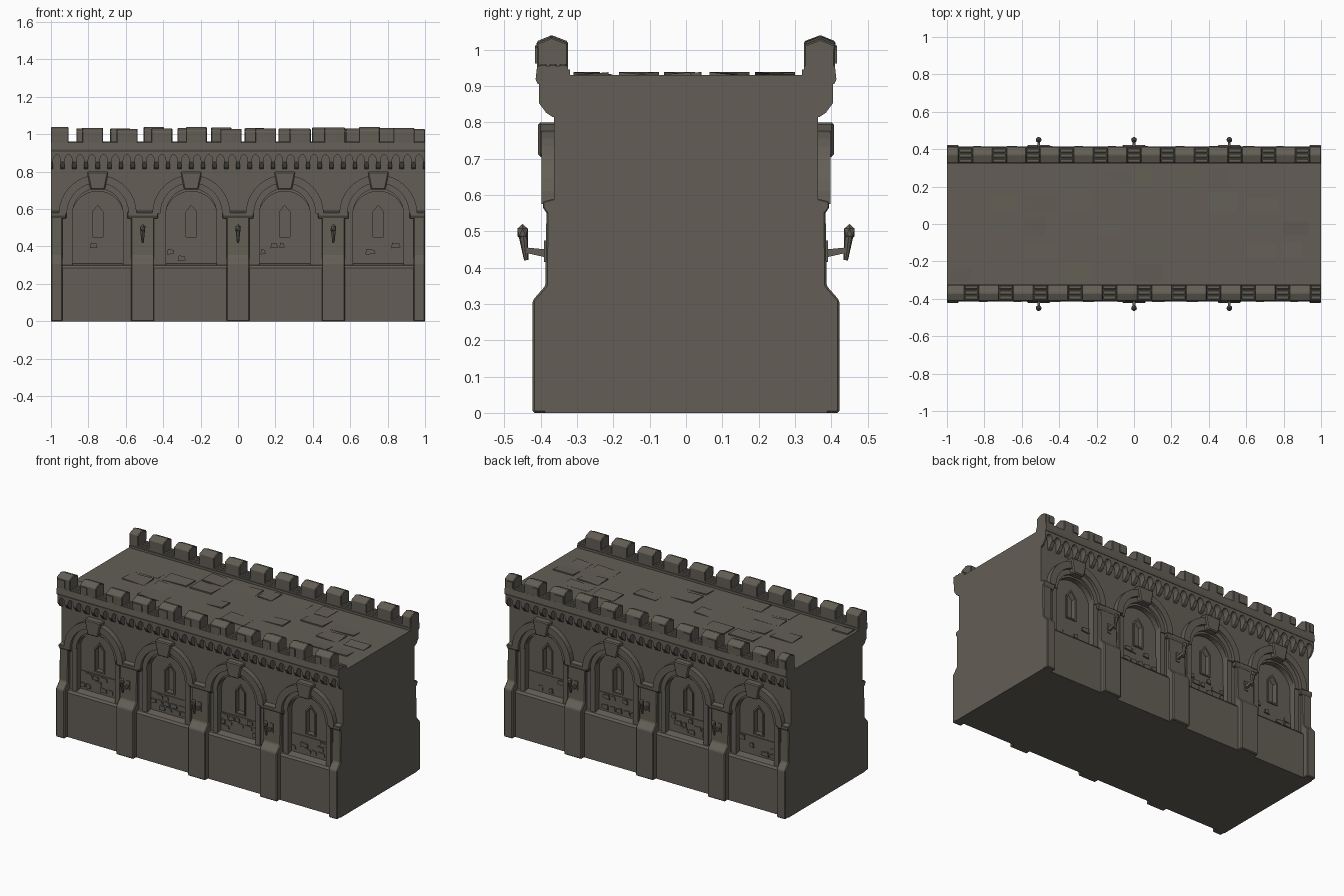
import bpy, bmesh, math, random
from mathutils import Matrix, Vector

random.seed(4)
cube = bpy.data.objects.get("Cube")
if cube:
    bpy.data.objects.remove(cube, do_unlink=True)

stone = bpy.data.materials.new("grey_stone")
stone.use_nodes = True
COLOUR = (0.125, 0.114, 0.093, 1)
stone.diffuse_color = COLOUR
bsdf = stone.node_tree.nodes["Principled BSDF"]
bsdf.inputs["Base Color"].default_value = COLOUR
bsdf.inputs["Roughness"].default_value = 0.9

BAYS = [-0.75, -0.25, 0.25, 0.75]
PIERS = [-1, -0.51, 0, 0.51, 1]
SIDES = (-1, 1)
SPRING = 0.575


def finish(name, bm, bevel=0):
    bmesh.ops.recalc_face_normals(bm, faces=bm.faces)
    mesh = bpy.data.meshes.new(name)
    bm.to_mesh(mesh)
    bm.free()
    mesh.materials.append(stone)
    obj = bpy.data.objects.new(name, mesh)
    bpy.context.collection.objects.link(obj)
    if bevel:
        mod = obj.modifiers.new("worn_edges", "BEVEL")
        mod.width = bevel
        mod.segments = 1
    return obj


def prism(bm, lower, upper):
    a = [bm.verts.new(p) for p in lower]
    b = [bm.verts.new(p) for p in upper]
    bm.faces.new(a)
    bm.faces.new(b[::-1])
    for i in range(len(a)):
        j = (i + 1) % len(a)
        bm.faces.new((a[i], b[i], b[j], a[j]))


def facing(bm, side, cx, outline, y0, y1):
    """Outline in x and z, given thickness along y on one face of the wall."""
    prism(bm, [(cx + x, side * y0, z) for x, z in outline],
          [(cx + x, side * y1, z) for x, z in outline])


def moulding(bm, side, profile, x0, x1):
    """Profile in y and z, run along x between two clamped ends."""
    x0, x1 = max(x0, -1), min(x1, 1)
    if x1 - x0 > 0.005:
        prism(bm, [(x0, side * y, z) for y, z in profile],
              [(x1, side * y, z) for y, z in profile])


def rect(x0, x1, z0, z1):
    return [(x0, z0), (x1, z0), (x1, z1), (x0, z1)]


def arc(radius, cz, steps=18, cx=0, rise=1):
    return [(cx - radius * math.cos(math.pi * i / steps),
             cz + rise * radius * math.sin(math.pi * i / steps)) for i in range(steps + 1)]


def ring(r0, r1):
    return arc(r0, SPRING) + arc(r1, SPRING)[::-1]


# solid core
bm = bmesh.new()
facing(bm, 1, 0, rect(-1, 1, 0, 0.93), -0.305, 0.305)
finish("wall_core", bm)

# outer skin with arched niches
bm = bmesh.new()
skin = [(-0.25, 0.29), (-0.14, 0.29)] + arc(0.14, SPRING - 0.02) + \
       [(0.14, 0.29), (0.25, 0.29), (0.25, 0.93), (-0.25, 0.93)]
for s in SIDES:
    for cx in BAYS:
        facing(bm, s, cx, skin, 0.3, 0.364)
finish("wall_skin", bm)

# low wall with sloping sill below each niche
bm = bmesh.new()
for s in SIDES:
    moulding(bm, s, [(0.3, 0), (0.388, 0), (0.388, 0.285), (0.378, 0.298),
                     (0.325, 0.31), (0.3, 0.31)], -1, 1)
finish("low_wall", bm)

# niche back panels split around a pointed slit window
bm = bmesh.new()
frames = bmesh.new()
half = [(0, 0.3), (0.15, 0.3), (0.15, 0.72), (0, 0.72),
        (0, 0.62), (0.028, 0.585), (0.028, 0.45), (0, 0.45)]
trim = [(0, 0.634), (0.037, 0.59), (0.037, 0.441), (0, 0.441),
        (0, 0.45), (0.028, 0.45), (0.028, 0.585), (0, 0.62)]
for s in SIDES:
    for cx in BAYS:
        for m in (-1, 1):
            facing(bm, s, cx, [(m * x, z) for x, z in half], 0.3, 0.33)
            facing(frames, s, cx, [(m * x, z) for x, z in trim], 0.325, 0.337)
finish("niche_panels", bm)
finish("window_frames", frames)

# rubble band below the windows
bm = bmesh.new()
for s in SIDES:
    for cx in BAYS:
        facing(bm, s, cx, rect(-0.14, 0.14, 0.3, 0.425), 0.32, 0.335)
        for row in range(3):
            x = -0.13
            while x < 0.1:
                w = random.uniform(0.025, 0.055)
                z = 0.322 + row * 0.034
                if random.random() < 0.55:
                    d = random.uniform(0.004, 0.011)
                    stone_shape = [(x, z), (x + w, z + d / 2), (x + w - d / 2, z + 0.025),
                                   (x + d / 2, z + 0.03)]
                    facing(bm, s, cx, stone_shape, 0.33, 0.335 + d)
                x += w + 0.008
finish("rubble_band", bm)

# stepped arch rings and keystones
bm = bmesh.new()
keys = bmesh.new()
for s in SIDES:
    for cx in BAYS:
        facing(bm, s, cx, ring(0.165, 0.208), 0.355, 0.398)
        facing(bm, s, cx, ring(0.135, 0.168), 0.33, 0.378)
        for m in (-1, 1):
            jamb = rect(0.135, 0.168, 0.3, SPRING)
            facing(bm, s, cx, [(m * x, z) for x, z in jamb], 0.33, 0.372)
        facing(keys, s, cx, [(-0.038, 0.705), (0.038, 0.705), (0.058, 0.8), (-0.058, 0.8)],
               0.35, 0.407)
finish("arch_rings", bm)
finish("keystones", keys, 0.006)

# buttress piers with a flared foot and a capital
bm = bmesh.new()
caps = bmesh.new()
foot = [(0.3, 0), (0.422, 0), (0.422, 0.31), (0.387, 0.35), (0.384, 0.575), (0.3, 0.575)]
cap = [(0.34, 0.55), (0.384, 0.55), (0.394, 0.565), (0.394, 0.582), (0.34, 0.595)]
for s in SIDES:
    for px in PIERS:
        moulding(bm, s, foot, px - 0.062, px + 0.062)
        moulding(caps, s, cap, px - 0.082, px + 0.082)
finish("buttress_piers", bm, 0.005)
finish("pier_capitals", caps, 0.003)

# corbel table: small arches standing on brackets
STEP = 0.0625
bm = bmesh.new()
brackets = bmesh.new()
bracket = [(0.35, 0.81), (0.368, 0.815), (0.385, 0.826), (0.404, 0.852),
           (0.404, 0.862), (0.35, 0.862)]
for s in SIDES:
    for i in range(32):
        cx = -1 + STEP * (i + 0.5)
        h = STEP / 2
        arch = [(-h, 0.86)] + arc(0.02, 0.86, 8, 0, 1.5) + [(h, 0.86), (h, 0.945), (-h, 0.945)]
        facing(bm, s, cx, arch, 0.32, 0.405)
    for i in range(33):
        cx = -1 + STEP * i
        moulding(brackets, s, bracket, cx - 0.0112, cx + 0.0112)
    moulding(bm, s, [(0.325, 0.905), (0.408, 0.905), (0.414, 0.918),
                     (0.41, 0.955), (0.325, 0.955)], -1, 1)
finish("corbel_arches", bm)
finish("corbel_brackets", brackets)

# battlements: gabled merlons between regular gaps
bm = bmesh.new()
bricks = bmesh.new()
GAP = 0.072
for s, first, pitch in ((1, -0.9, 0.18), (-1, -0.87, 0.185)):
    gaps = [first + pitch * i for i in range(11)]
    starts = [-1] + [g + GAP / 2 for g in gaps]
    ends = [g - GAP / 2 for g in gaps] + [1]
    for x0, x1 in zip(starts, ends):
        top = 1.02 + random.uniform(-0.008, 0.003)
        moulding(bm, s, [(0.325, 0.925), (0.409, 0.925), (0.411, top),
                         (0.37, top + 0.017), (0.325, top)], x0, x1)
        split = x0 + (x1 - x0) * random.uniform(0.35, 0.65)
        moulding(bricks, s, [(0.4, 0.962), (0.416, 0.962), (0.416, top - 0.012),
                             (0.4, top - 0.012)], x0 + 0.006, split)
    for g in gaps:
        for k in range(3):
            y = 0.328 + k * 0.027
            moulding(bm, s, [(y, 0.94), (y + 0.022, 0.94), (y + 0.022, 0.961), (y, 0.961)],
                     g - GAP / 2, g + GAP / 2)
finish("merlons", bm, 0.004)
finish("merlon_bricks", bricks)

# walkway paving: a few uneven slabs
bm = bmesh.new()
for i in range(10):
    for j in range(5):
        if random.random() < 0.6:
            x = -0.98 + i * 0.197
            y = -0.31 + j * 0.125
            w, d = random.uniform(0.1, 0.18), random.uniform(0.07, 0.115)
            lift = [random.choice((-0.001, 0.001, 0.007)) for _ in range(4)]
            base = [(x, y), (x + w, y), (x + w, y + d), (x, y + d)]
            prism(bm, [(px, py, 0.925) for px, py in base],
                  [(px, py, 0.931 + h) for (px, py), h in zip(base, lift)])
finish("walkway_slabs", bm)

# wall torches on brackets
bm = bmesh.new()
for s in SIDES:
    for px in PIERS[1:-1]:
        facing(bm, s, px, rect(-0.012, 0.012, 0.415, 0.475), 0.38, 0.391)
        moulding(bm, s, [(0.385, 0.428), (0.448, 0.442), (0.448, 0.456), (0.385, 0.45)],
                 px - 0.007, px + 0.007)
        lean = Matrix.Rotation(-s * 0.12, 4, "X")
        bmesh.ops.create_cone(bm, cap_ends=True, segments=8, radius1=0.006, radius2=0.013,
                              depth=0.07, matrix=Matrix.Translation((px, s * 0.444, 0.455)) @ lean)
        flame = Matrix.Translation((px, s * 0.45, 0.497)) @ Matrix.Diagonal((1, 1, 1.35, 1))
        bmesh.ops.create_icosphere(bm, subdivisions=1, radius=0.017, matrix=flame)
finish("wall_torches", bm)
